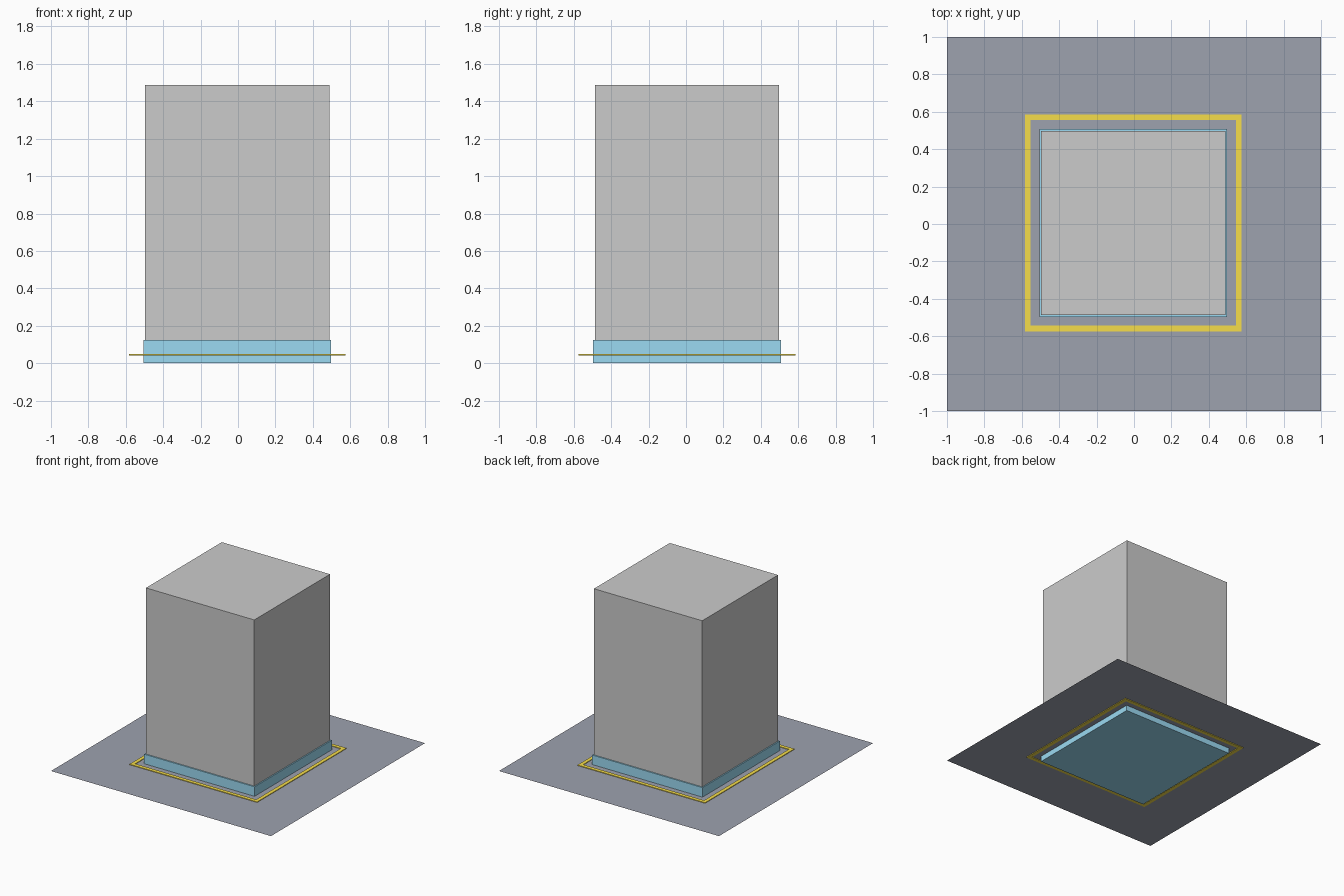
import bpy, bmesh

if "Cube" in bpy.data.objects:
    bpy.data.objects.remove(bpy.data.objects["Cube"])

CX, CY = -0.004, 0.006      # shared centre of block, plinth and outline
GROUND_Z = 0.045


def paint(obj, rgb):
    mat = bpy.data.materials.new(obj.name + "_paint")
    mat.diffuse_color = (*rgb, 1)
    mat.use_nodes = True
    mat.node_tree.nodes["Principled BSDF"].inputs["Base Color"].default_value = mat.diffuse_color
    obj.data.materials.append(mat)


def box(name, width, z0, z1):
    bpy.ops.mesh.primitive_cube_add(size=1, location=(CX, CY, (z0 + z1) / 2))
    obj = bpy.context.object
    obj.name = name
    obj.scale = (width, width, z1 - z0)
    bpy.ops.object.transform_apply(location=False, rotation=False, scale=True)
    return obj


def square_frame(name, outer, band, z0, z1):
    bm = bmesh.new()
    rings = []
    for half, z in ((outer / 2, z0), (outer / 2, z1),
                    (outer / 2 - band, z1), (outer / 2 - band, z0)):
        rings.append([bm.verts.new((CX + sx * half, CY + sy * half, z))
                      for sx, sy in ((-1, -1), (1, -1), (1, 1), (-1, 1))])
    for r in range(4):
        a, b = rings[r], rings[(r + 1) % 4]
        for i in range(4):
            j = (i + 1) % 4
            bm.faces.new((a[i], a[j], b[j], b[i]))
    bmesh.ops.recalc_face_normals(bm, faces=bm.faces)
    mesh = bpy.data.meshes.new(name)
    bm.to_mesh(mesh)
    bm.free()
    obj = bpy.data.objects.new(name, mesh)
    bpy.context.collection.objects.link(obj)
    return obj


# Flat ground sheet
bpy.ops.mesh.primitive_plane_add(size=2, location=(0, 0, GROUND_Z))
ground = bpy.context.object
ground.name = "ground_sheet"
paint(ground, (0.34, 0.36, 0.43))

# Blue plinth, reaching slightly below the ground sheet
plinth = box("plinth", 1.004, 0.0, 0.123)
paint(plinth, (0.33, 0.70, 0.89))

# Tall grey block
box("main_block", 0.984, 0.123, 1.488)

# Thin yellow outline around the plinth
outline = square_frame("outline_frame", 1.16, 0.03, GROUND_Z - 0.005, GROUND_Z + 0.005)
paint(outline, (0.92, 0.73, 0.07))
